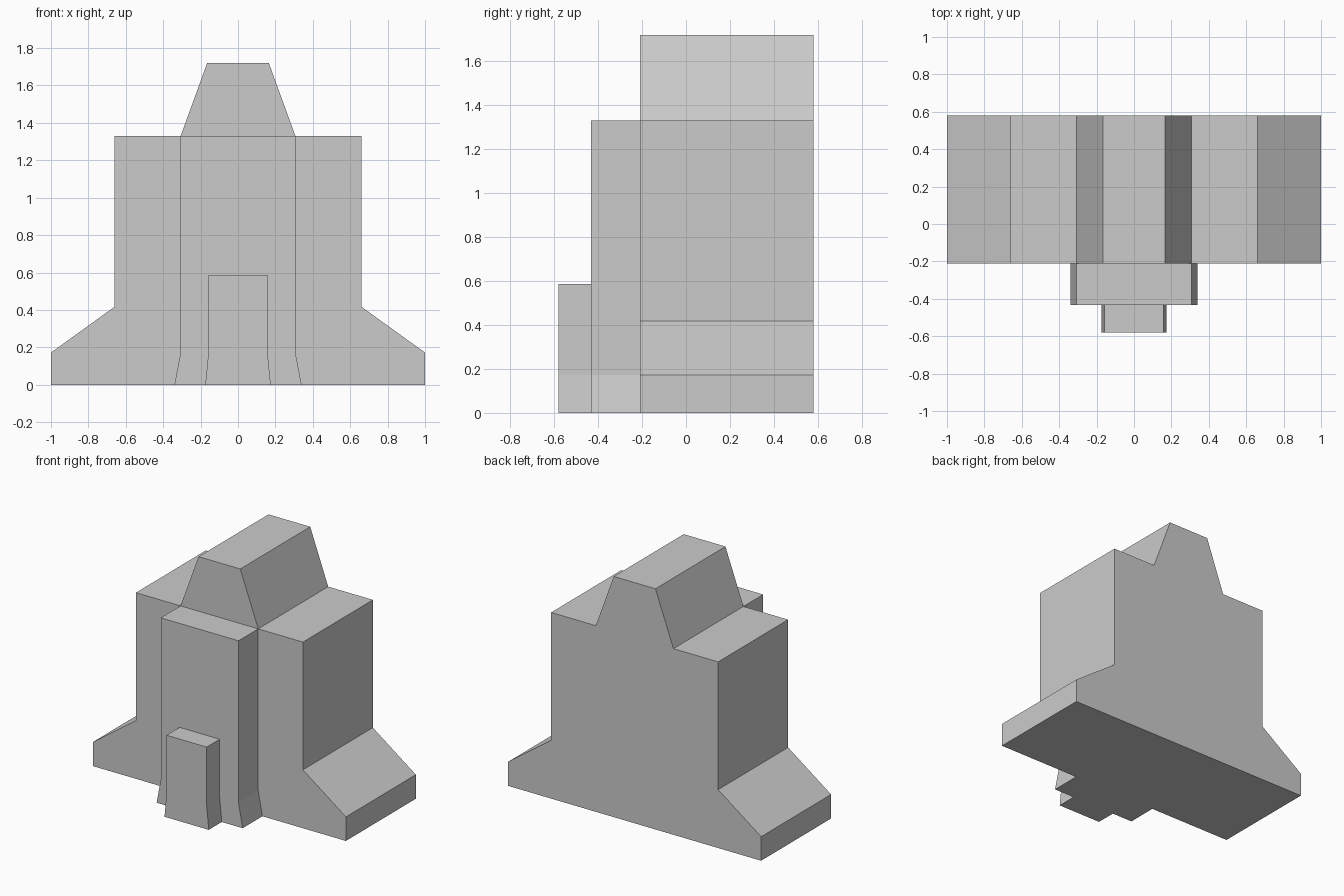
import bpy
import bmesh

if "Cube" in bpy.data.objects:
    bpy.data.objects.remove(bpy.data.objects["Cube"])


def extrude_profile(name, half, y_front, y_back):
    """Mirror a right-hand (x, z) outline across x = 0 and extrude it along y."""
    outline = half + [(-x, z) for x, z in reversed(half)]
    bm = bmesh.new()
    face = bm.faces.new([bm.verts.new((x, y_front, z)) for x, z in outline])
    res = bmesh.ops.extrude_face_region(bm, geom=[face], use_keep_orig=True)
    verts = [v for v in res["geom"] if isinstance(v, bmesh.types.BMVert)]
    bmesh.ops.translate(bm, verts=verts, vec=(0, y_back - y_front, 0))
    bmesh.ops.recalc_face_normals(bm, faces=bm.faces)
    mesh = bpy.data.meshes.new(name)
    bm.to_mesh(mesh)
    bm.free()
    obj = bpy.data.objects.new(name, mesh)
    bpy.context.collection.objects.link(obj)
    return obj


# Main block: flared foot, straight walls, flat shoulders and tapered crown
extrude_profile("main_block",
                [(1.0, 0), (1.0, 0.172), (0.66, 0.417), (0.66, 1.33),
                 (0.307, 1.33), (0.165, 1.72)], -0.21, 0.58)

# Stepped projections on the front, each with a slightly splayed foot
extrude_profile("front_pier",
                [(0.34, 0), (0.307, 0.172), (0.307, 1.33)], -0.433, -0.21)
extrude_profile("front_step",
                [(0.175, 0), (0.158, 0.172), (0.158, 0.587)], -0.58, -0.433)
